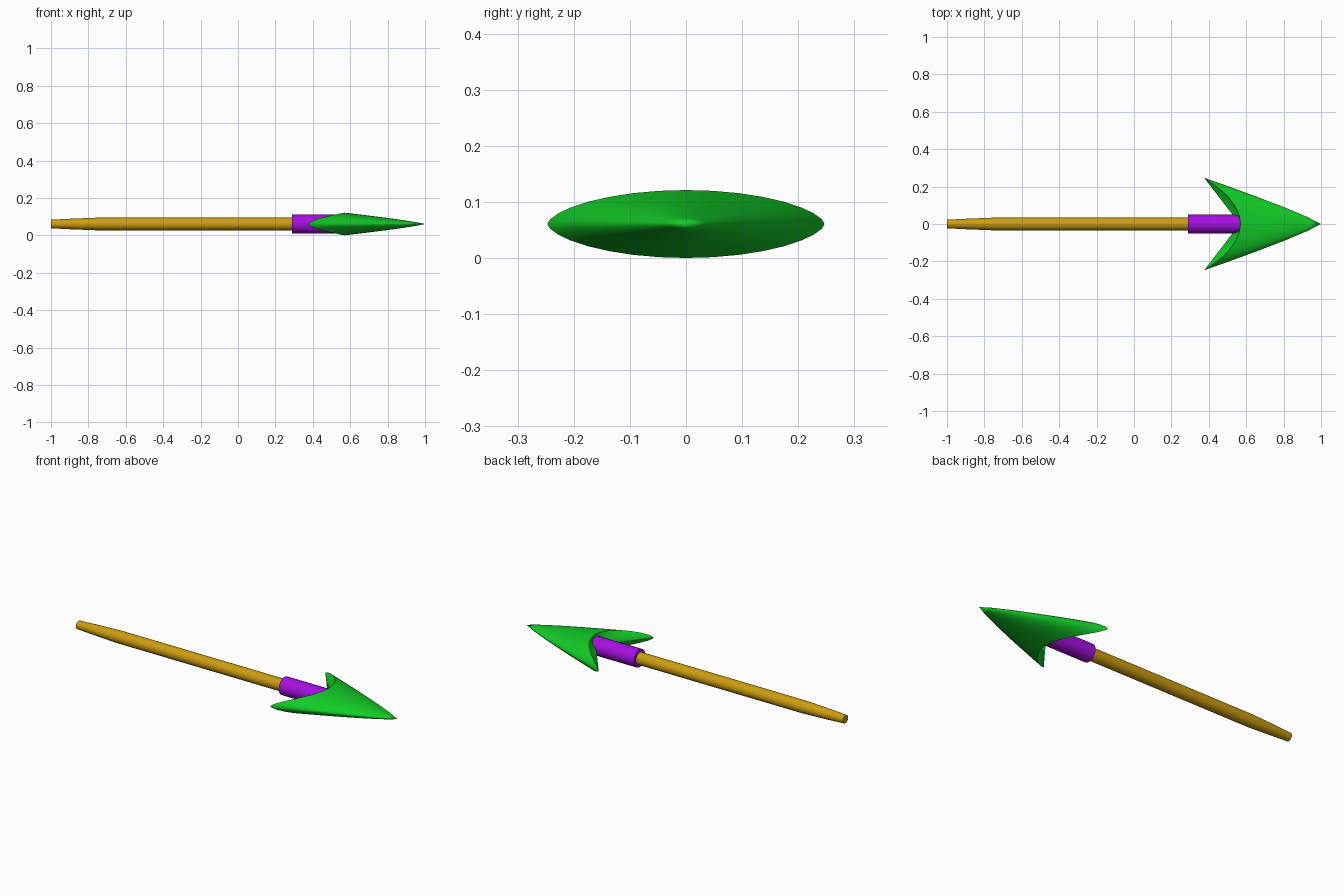
import bpy, bmesh
from math import sin, cos, pi, copysign

if "Cube" in bpy.data.objects:
    bpy.data.objects.remove(bpy.data.objects["Cube"])

CZ = 0.0605  # height of the arrow axis


def finish(name, bm, color, angle=0.6):
    bmesh.ops.recalc_face_normals(bm, faces=bm.faces)
    mesh = bpy.data.meshes.new(name)
    bm.to_mesh(mesh)
    bm.free()
    obj = bpy.data.objects.new(name, mesh)
    bpy.context.collection.objects.link(obj)
    mat = bpy.data.materials.new(name + "_color")
    mat.diffuse_color = color
    mat.use_nodes = True
    mat.node_tree.nodes["Principled BSDF"].inputs["Base Color"].default_value = mat.diffuse_color
    mesh.materials.append(mat)
    bpy.ops.object.select_all(action='DESELECT')
    obj.select_set(True)
    bpy.context.view_layer.objects.active = obj
    bpy.ops.object.shade_smooth_by_angle(angle=angle)
    return obj


def bridge(bm, rings):
    for a, b in zip(rings, rings[1:]):
        n = len(a)
        for i in range(n):
            bm.faces.new((a[i], a[(i + 1) % n], b[(i + 1) % n], b[i]))


def rod(name, profile, color, sides=24):
    """Capped rod along x from (x, radius) pairs."""
    bm = bmesh.new()
    rings = [[bm.verts.new((x, r * cos(2 * pi * i / sides), CZ + r * sin(2 * pi * i / sides)))
              for i in range(sides)] for x, r in profile]
    bridge(bm, rings)
    bm.faces.new(rings[0])
    bm.faces.new(rings[-1])
    return finish(name, bm, color)


# Shaft with tapered tail, and the collar that holds the head
rod("shaft", [(-1, 0.023), (-0.9, 0.028), (-0.75, 0.034), (0.32, 0.034)], (0.61, 0.34, 0.005, 1))
rod("collar", [(0.29, 0.05), (0.6, 0.05)], (0.38, 0.005, 0.75, 1))

# Head: flattened cone whose rim sweeps back into two barbs
SIDES = 32
bm = bmesh.new()
rings = []
for t in (0.12, 0.3, 0.55, 0.8, 1.0):
    ring = []
    for i in range(SIDES):
        a = 2 * pi * i / SIDES
        rim_x = 0.57 - 0.195 * cos(a) ** 2
        lens = copysign(abs(sin(a)) ** 1.22, sin(a))  # lens-like section
        ring.append(bm.verts.new((1 + (rim_x - 1) * t, 0.247 * cos(a) * t ** 0.88,
                                  CZ + 0.0605 * lens * t ** 0.82)))
    rings.append(ring)
bridge(bm, rings)
tip = bm.verts.new((1, 0, CZ))
back = bm.verts.new((0.565, 0, CZ))
for i in range(SIDES):
    j = (i + 1) % SIDES
    bm.faces.new((tip, rings[0][i], rings[0][j]))
    bm.faces.new((back, rings[-1][j], rings[-1][i]))
finish("arrow_head", bm, (0.006, 0.6, 0.02, 1))
